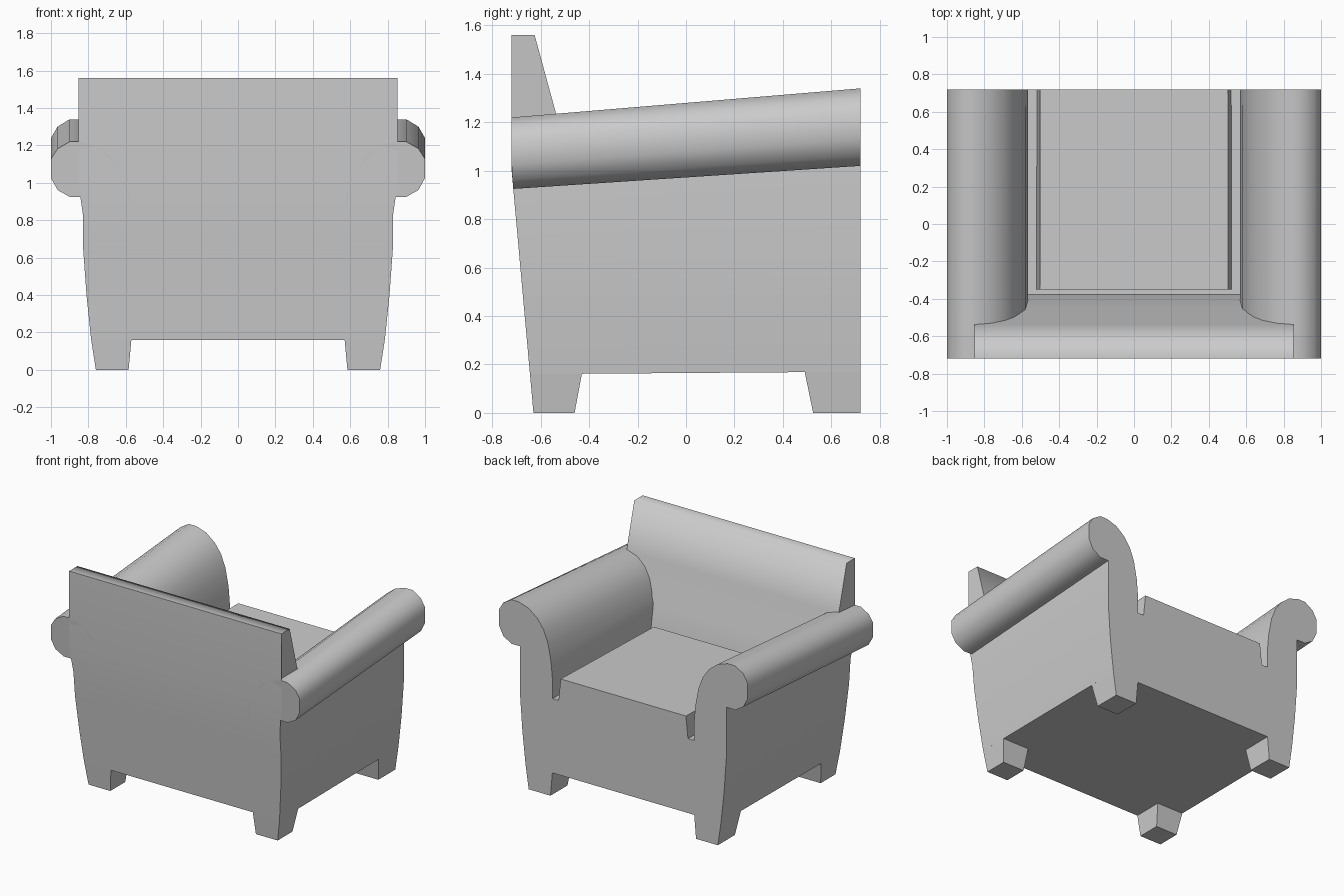
import bpy
import bmesh
import math

cube = bpy.data.objects.get("Cube")
if cube:
    bpy.data.objects.remove(cube, do_unlink=True)

GREY = (0.6, 0.6, 0.6, 1.0)
fabric = bpy.data.materials.new("grey_fabric")
fabric.use_nodes = True
fabric.diffuse_color = GREY
fabric.node_tree.nodes["Principled BSDF"].inputs["Base Color"].default_value = GREY

REAR, FRONT = -0.72, 0.72


def rear_y(z):
    """Depth of the back face, which leans inward towards the floor."""
    return REAR + 0.09 * max(0.0, 1.0 - z)


def loft(name, ring_a, ring_b, angle):
    """Join two matching rings of 3D points into a closed solid."""
    bm = bmesh.new()
    a = [bm.verts.new(p) for p in ring_a]
    b = [bm.verts.new(p) for p in ring_b]
    bm.faces.new(a)
    bm.faces.new(b[::-1])
    for i in range(len(a)):
        j = (i + 1) % len(a)
        bm.faces.new((a[i], b[i], b[j], a[j]))
    bmesh.ops.recalc_face_normals(bm, faces=bm.faces)
    mesh = bpy.data.meshes.new(name)
    bm.to_mesh(mesh)
    bm.free()
    mesh.materials.append(fabric)
    obj = bpy.data.objects.new(name, mesh)
    bpy.context.collection.objects.link(obj)
    bpy.ops.object.select_all(action='DESELECT')
    obj.select_set(True)
    bpy.context.view_layer.objects.active = obj
    bpy.ops.object.shade_smooth_by_angle(angle=math.radians(angle))
    return obj


def rect(x0, x1, y0, y1, z):
    return [(x0, y0, z), (x1, y0, z), (x1, y1, z), (x0, y1, z)]


# Frame with rolled arms: half outline (x, z) at the open end
half = [(0.785, 0.17), (0.81, 0.40), (0.828, 0.65), (0.83, 1.02), (0.90, 1.02),
        (0.965, 1.06), (1.0, 1.13), (1.0, 1.24), (0.965, 1.30), (0.90, 1.34),
        (0.84, 1.34), (0.76, 1.315), (0.69, 1.26), (0.64, 1.19), (0.605, 1.10),
        (0.58, 0.97), (0.568, 0.83), (0.568, 0.71)]
outline = half + [(-x, z) for x, z in reversed(half)]


def drop(z):
    """The arms sink towards the back; the lower frame hardly does."""
    if z > 1.0:
        return z - 0.095 - 0.025 * (z - 1.02) / 0.32
    return z - (0.01 if z < 0.2 else 0.03 if z > 0.66 else 0.0)


front_ring = [(x, FRONT, z) for x, z in outline]
rear_ring = [(x, rear_y(drop(z)), drop(z)) for x, z in outline]
loft("frame_and_arms", rear_ring, front_ring, 40)

# Backrest: side profile (y, z) stretched across the chair
side = [(rear_y(0.62), 0.62), (REAR, 1.0), (REAR, 1.56), (-0.625, 1.56),
        (-0.535, 1.23), (-0.455, 0.95), (-0.375, 0.68), (-0.375, 0.62)]
for name, x in (("backrest", 0.853),):
    # the lower part narrows to stay inside the arms
    width = lambda z: x if z > 0.95 else 0.80
    loft(name, [(-width(z), y, z) for y, z in side],
         [(width(z), y, z) for y, z in side], 80)

# Seat cushion, with a narrow gap to the arms and backrest
cushion = loft("seat_cushion", rect(-0.525, 0.525, -0.35, FRONT, 0.66),
               rect(-0.503, 0.503, -0.35, FRONT, 0.87), 30)
for v in cushion.data.vertices:
    if v.co.y < 0 and v.co.z > 0.8:
        v.co.z -= 0.03

# Four tapered legs
for side_name, s in (("left", 1), ("right", -1)):
    loft("front_leg_" + side_name,
         rect(s * 0.585, s * 0.76, 0.525, FRONT, 0.0),
         rect(s * 0.57, s * 0.785, 0.49, FRONT, 0.17), 30)
    loft("back_leg_" + side_name,
         rect(s * 0.585, s * 0.76, rear_y(0), -0.46, 0.0),
         rect(s * 0.57, s * 0.785, rear_y(0.162), -0.43, 0.162), 30)
